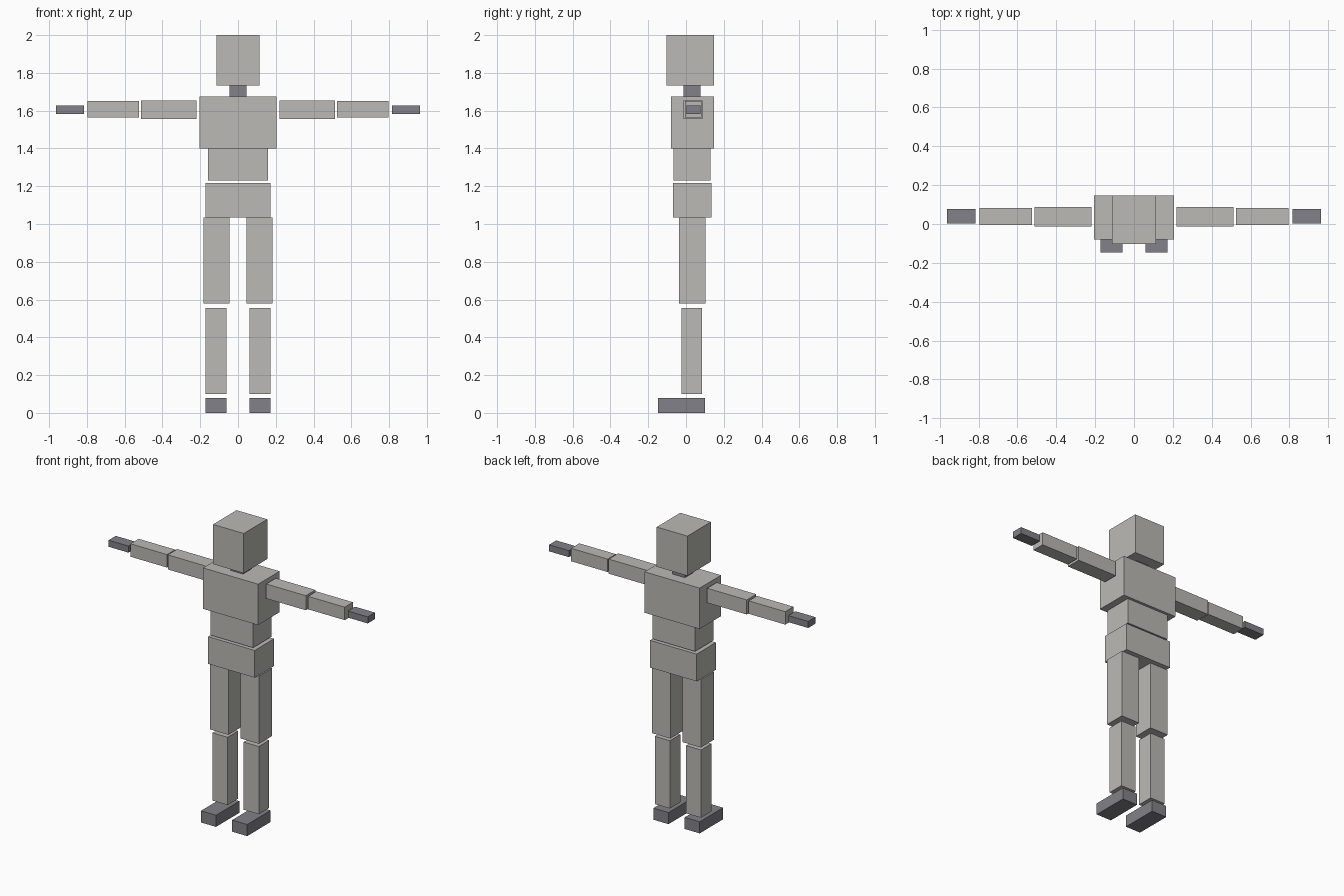
import bpy
from mathutils import Vector

default = bpy.data.objects.get("Cube")
if default:
    bpy.data.objects.remove(default, do_unlink=True)


def make_material(name, rgb):
    mat = bpy.data.materials.new(name)
    mat.use_nodes = True
    colour = (*rgb, 1.0)
    mat.diffuse_color = colour
    mat.node_tree.nodes["Principled BSDF"].inputs["Base Color"].default_value = colour
    return mat


light = make_material("light warm grey", (0.50, 0.49, 0.46))
dark = make_material("dark cool grey", (0.22, 0.22, 0.25))


def block(name, x, y, z, mat):
    """Box filling the given (low, high) range on each axis."""
    low, high = (Vector(c) for c in zip(x, y, z))
    bpy.ops.mesh.primitive_cube_add(size=1, location=(low + high) / 2)
    obj = bpy.context.object
    obj.name = obj.data.name = name
    size = high - low
    for v in obj.data.vertices:
        v.co *= size
    obj.data.materials.append(mat)


def centre_block(name, half_width, y, z, mat):
    block(name, (-half_width, half_width), y, z, mat)


def block_pair(name, x, y, z, mat):
    block("left_" + name, x, y, z, mat)
    block("right_" + name, (-x[1], -x[0]), y, z, mat)


# Head and trunk
centre_block("head", 0.114, (-0.102, 0.148), (1.733, 2.0), light)
centre_block("neck", 0.046, (-0.013, 0.077), (1.675, 1.733), dark)
centre_block("chest", 0.205, (-0.079, 0.148), (1.40, 1.675), light)
centre_block("abdomen", 0.158, (-0.065, 0.13), (1.23, 1.40), light)
centre_block("pelvis", 0.173, (-0.07, 0.135), (1.035, 1.218), light)

# Arms held out sideways
block_pair("upper_arm", (0.219, 0.513), (-0.013, 0.088), (1.557, 1.655), light)
block_pair("forearm", (0.524, 0.796), (-0.004, 0.083), (1.563, 1.65), light)
block_pair("hand", (0.815, 0.963), (0.002, 0.078), (1.583, 1.627), dark)

# Legs and feet
block_pair("thigh", (0.045, 0.182), (-0.037, 0.102), (0.58, 1.035), light)
block_pair("shin", (0.06, 0.172), (-0.025, 0.086), (0.10, 0.555), light)
block_pair("foot", (0.06, 0.172), (-0.148, 0.1), (0.0, 0.078), dark)
